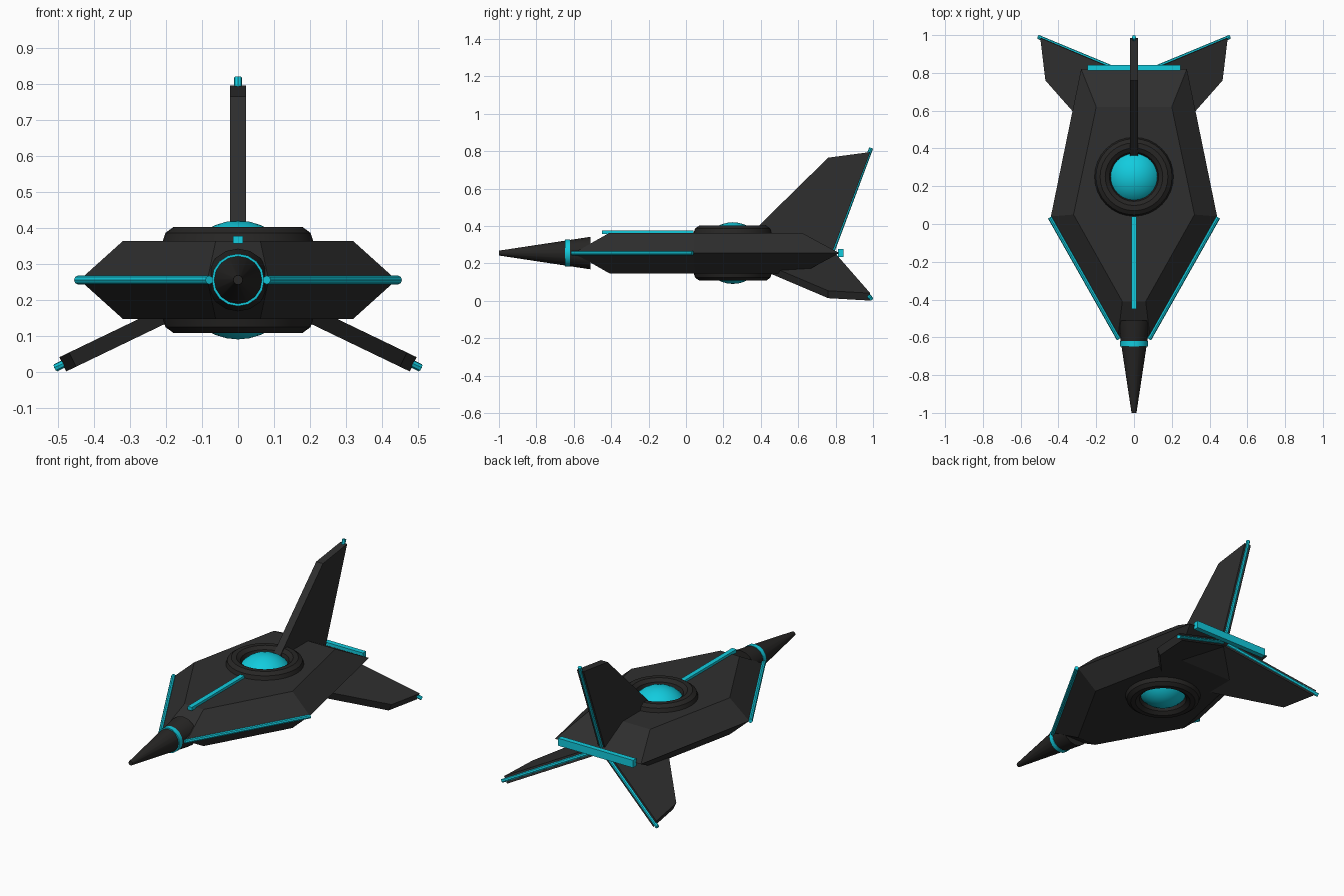
import bpy, bmesh, math
from mathutils import Vector, Matrix

cube = bpy.data.objects.get("Cube")
if cube:
    bpy.data.objects.remove(cube, do_unlink=True)

MID = 0.255  # height of the hull's centre plane


def make_material(name, color):
    mat = bpy.data.materials.new(name)
    mat.use_nodes = True
    mat.diffuse_color = color
    bsdf = next(n for n in mat.node_tree.nodes if n.type == 'BSDF_PRINCIPLED')
    bsdf.inputs["Base Color"].default_value = color
    return mat


hull_grey = make_material("hull_charcoal", (0.028, 0.028, 0.028, 1))
trim_grey = make_material("trim_charcoal", (0.02, 0.019, 0.018, 1))
glow = make_material("glow_cyan", (0.006, 0.6, 0.73, 1))


def finish(name, bm, mat, smooth=False):
    bmesh.ops.recalc_face_normals(bm, faces=bm.faces)
    mesh = bpy.data.meshes.new(name)
    bm.to_mesh(mesh)
    bm.free()
    mesh.materials.append(mat)
    obj = bpy.data.objects.new(name, mesh)
    bpy.context.collection.objects.link(obj)
    if smooth:
        bpy.ops.object.select_all(action='DESELECT')
        obj.select_set(True)
        bpy.context.view_layer.objects.active = obj
        bpy.ops.object.shade_smooth_by_angle(angle=math.radians(35))
    return obj


def rod(name, start, end, r1, r2, mat, sides=8, smooth=False):
    start, end = Vector(start), Vector(end)
    axis = end - start
    turn = axis.to_track_quat('Z', 'Y').to_matrix().to_4x4()
    bm = bmesh.new()
    bmesh.ops.create_cone(bm, cap_ends=True, segments=sides, radius1=r1, radius2=r2,
                          depth=axis.length,
                          matrix=Matrix.Translation((start + end) / 2) @ turn)
    return finish(name, bm, mat, smooth)


def box(name, center, size, mat):
    bm = bmesh.new()
    bmesh.ops.create_cube(bm, size=1, matrix=Matrix.Translation(center)
                          @ Matrix.Diagonal((*size, 1)))
    return finish(name, bm, mat)


def torus(name, center, major, minor, mat, steps=32, sides=10):
    bm = bmesh.new()
    rings = []
    for i in range(steps):
        a = math.tau * i / steps
        ring = []
        for j in range(sides):
            b = math.tau * j / sides
            r = major + minor * math.cos(b)
            ring.append(bm.verts.new((center[0] + r * math.cos(a),
                                      center[1] + r * math.sin(a),
                                      center[2] + minor * math.sin(b))))
        rings.append(ring)
    for i in range(steps):
        p, q = rings[i], rings[(i + 1) % steps]
        for j in range(sides):
            k = (j + 1) % sides
            bm.faces.new((p[j], q[j], q[k], p[k]))
    return finish(name, bm, mat, True)


# Hull: wide middle outline with smaller outlines above and below
wide = [(0.085, -0.6), (0.44, 0.04), (0.28, 0.82)]
deck = [(0.062, -0.41), (0.32, 0.05), (0.2, 0.62)]
bm = bmesh.new()
loops = []
for half, z in ((deck, MID - 0.108), (wide, MID), (deck, MID + 0.108)):
    outline = half + [(-x, y) for x, y in reversed(half)]
    loops.append([bm.verts.new((x, y, z)) for x, y in outline])
for low, high in zip(loops, loops[1:]):
    for i in range(len(low)):
        k = (i + 1) % len(low)
        bm.faces.new((low[i], low[k], high[k], high[i]))
bm.faces.new(loops[0])
bm.faces.new(loops[-1])
finish("hull", bm, hull_grey)

# Nose cone and its glowing ring
rod("nose_cone", (0, -0.51, MID), (0, -1, MID), 0.087, 0.013, trim_grey, 16, True)
rod("nose_ring", (0, -0.62, MID), (0, -0.648, MID), 0.073, 0.073, glow, 16, True)

# Energy core showing through a rim above and below
bm = bmesh.new()
bmesh.ops.create_uvsphere(bm, u_segments=24, v_segments=16, radius=0.165,
                          matrix=Matrix.Translation((0, 0.25, MID)))
finish("energy_core", bm, glow, True)
for side, s in (("top", 1), ("bottom", -1)):
    torus(side + "_core_rim", (0, 0.25, MID + s * 0.105), 0.166, 0.044, trim_grey)

# Glowing strips on the spine, wing edges and tail
box("spine_strip", (0, -0.205, MID + 0.112), (0.028, 0.49, 0.02), glow)
for side, s in (("left", 1), ("right", -1)):
    rod(side + "_edge_strip", (s * 0.08, -0.61, MID), (s * 0.445, 0.035, MID),
        0.012, 0.012, glow)
box("tail_bar", (0, 0.828, MID), (0.49, 0.03, 0.044), glow)

# Three fins set radially around the long axis, each with a trailing strip
fin_profile = [(0.24, 0), (0.76, 0.51), (0.985, 0.54), (0.78, 0)]
for name, degrees in (("top", 0), ("left", 115.7), ("right", -115.7)):
    turn = (Matrix.Translation((0, 0, MID))
            @ Matrix.Rotation(math.radians(degrees), 4, 'Y'))
    bm = bmesh.new()
    face = bm.faces.new([bm.verts.new((-0.022, y, z)) for y, z in fin_profile])
    extruded = bmesh.ops.extrude_face_region(bm, geom=[face])
    moved = [v for v in extruded["geom"] if isinstance(v, bmesh.types.BMVert)]
    bmesh.ops.translate(bm, verts=moved, vec=(0.044, 0, 0))
    bm.transform(turn)
    finish(name + "_fin", bm, hull_grey)
    rod(name + "_fin_strip", turn @ Vector((0, 0.782, 0.005)),
        turn @ Vector((0, 0.99, 0.562)), 0.011, 0.011, glow)
